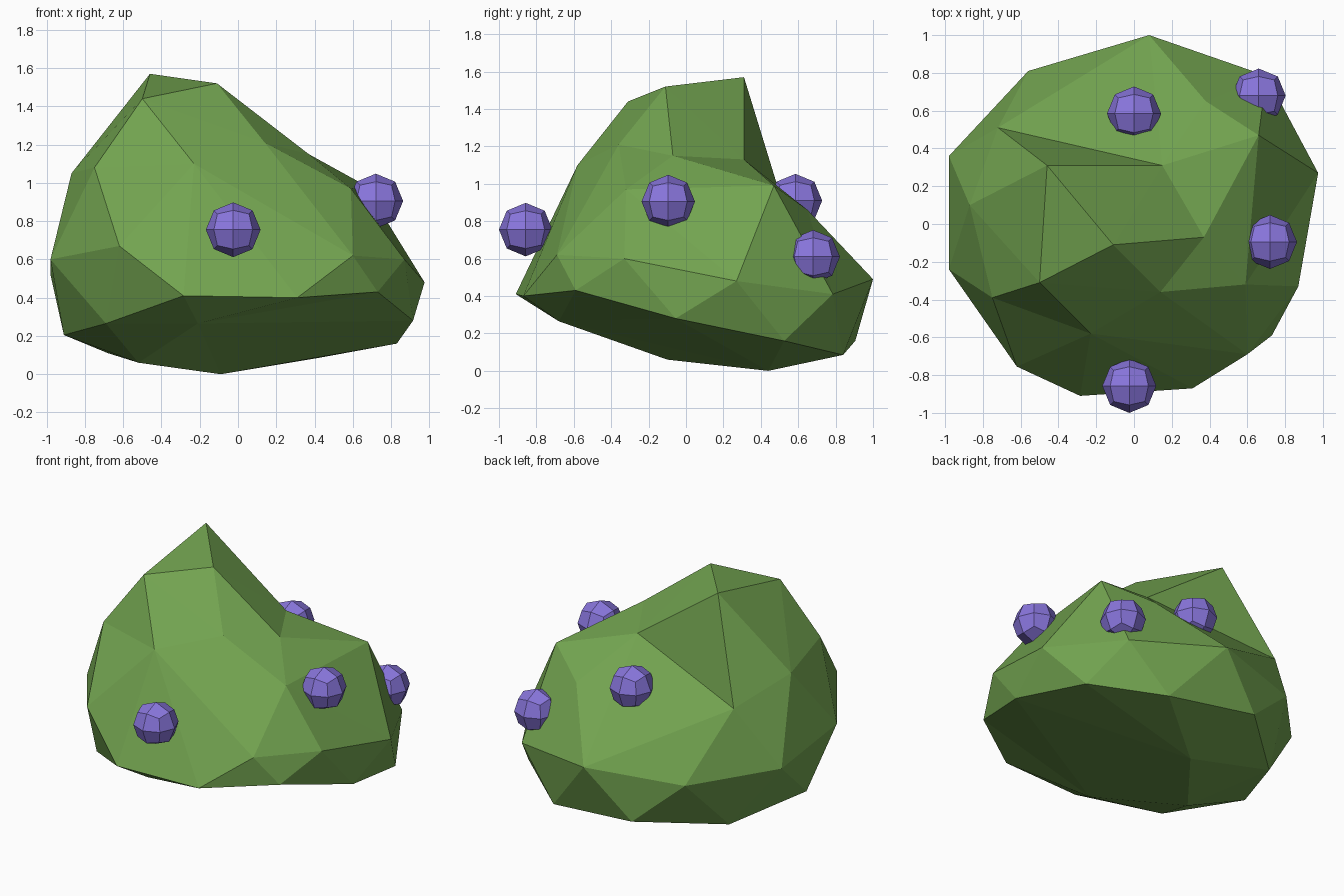
import bpy, bmesh
from mathutils import Vector

if "Cube" in bpy.data.objects:
    bpy.data.objects.remove(bpy.data.objects["Cube"])


def material(name, color):
    m = bpy.data.materials.new(name)
    m.diffuse_color = color
    m.use_nodes = True
    m.node_tree.nodes["Principled BSDF"].inputs["Base Color"].default_value = m.diffuse_color
    return m


def add_object(name, bm, mat):
    bmesh.ops.recalc_face_normals(bm, faces=bm.faces[:])
    mesh = bpy.data.meshes.new(name)
    bm.to_mesh(mesh)
    bm.free()
    mesh.materials.append(mat)
    obj = bpy.data.objects.new(name, mesh)
    bpy.context.collection.objects.link(obj)
    return obj


green = material("moss_green", (0.17, 0.37, 0.08, 1))
purple = material("berry_purple", (0.25, 0.18, 0.72, 1))

# Corners of the boulder, ring by ring
peak = [(-.46, .31, 1.57), (-.11, -.11, 1.52), (-.50, -.31, 1.44)]
shoulder = [(-.87, .10, 1.05), (-.75, -.39, 1.08), (-.23, -.58, 1.10),
            (.14, -.36, 1.21), (.37, -.07, 1.15), (.15, .31, 1.13),
            (.66, .47, .99), (.59, -.32, .97), (.38, .65, .86),
            (-.72, .51, .92)]
waist = [(.08, 1, .49), (.975, .27, .48), (-.56, .81, .46), (-.98, .36, .52),
         (-.98, -.24, .60), (-.62, -.755, .67), (.60, -.69, .62),
         (-.285, -.91, .41), (.31, -.87, .40), (.73, -.59, .43),
         (.87, -.33, .60), (.70, .785, .41)]
base = [(.915, -.055, .28), (.83, .525, .16), (.42, .84, .085), (-.09, .44, 0),
        (-.21, -.68, .265), (-.69, -.55, .265), (-.91, -.01, .205),
        (-.68, .50, .11), (-.22, .905, .16), (-.52, -.10, .06)]

# Boulder: wrap the corners on a unit sphere, then restore their places,
# which keeps the hollow beside the peak
centre = Vector((0, 0, .65))
bm = bmesh.new()
places = {}
for p in peak + shoulder + waist + base:
    v = bm.verts.new((Vector(p) - centre).normalized())
    places[v] = Vector(p)
bmesh.ops.convex_hull(bm, input=bm.verts[:])
for v, p in places.items():
    v.co = p
add_object("boulder", bm, green)


# Berries: rounded cubes of 24 faces
def berry(name, position, radius=.143):
    bm = bmesh.new()
    bmesh.ops.create_cube(bm, size=2)
    bmesh.ops.subdivide_edges(bm, edges=bm.edges[:], cuts=1, use_grid_fill=True)
    for v in bm.verts:
        v.co = v.co.normalized() * radius
    add_object(name, bm, purple).location = position


berry("front_berry", (-.025, -.857, .755))
berry("back_berry", (0, .585, .91))
berry("right_berry", (.72, -.095, .905))
berry("back_right_berry", (.66, .68, .61))
